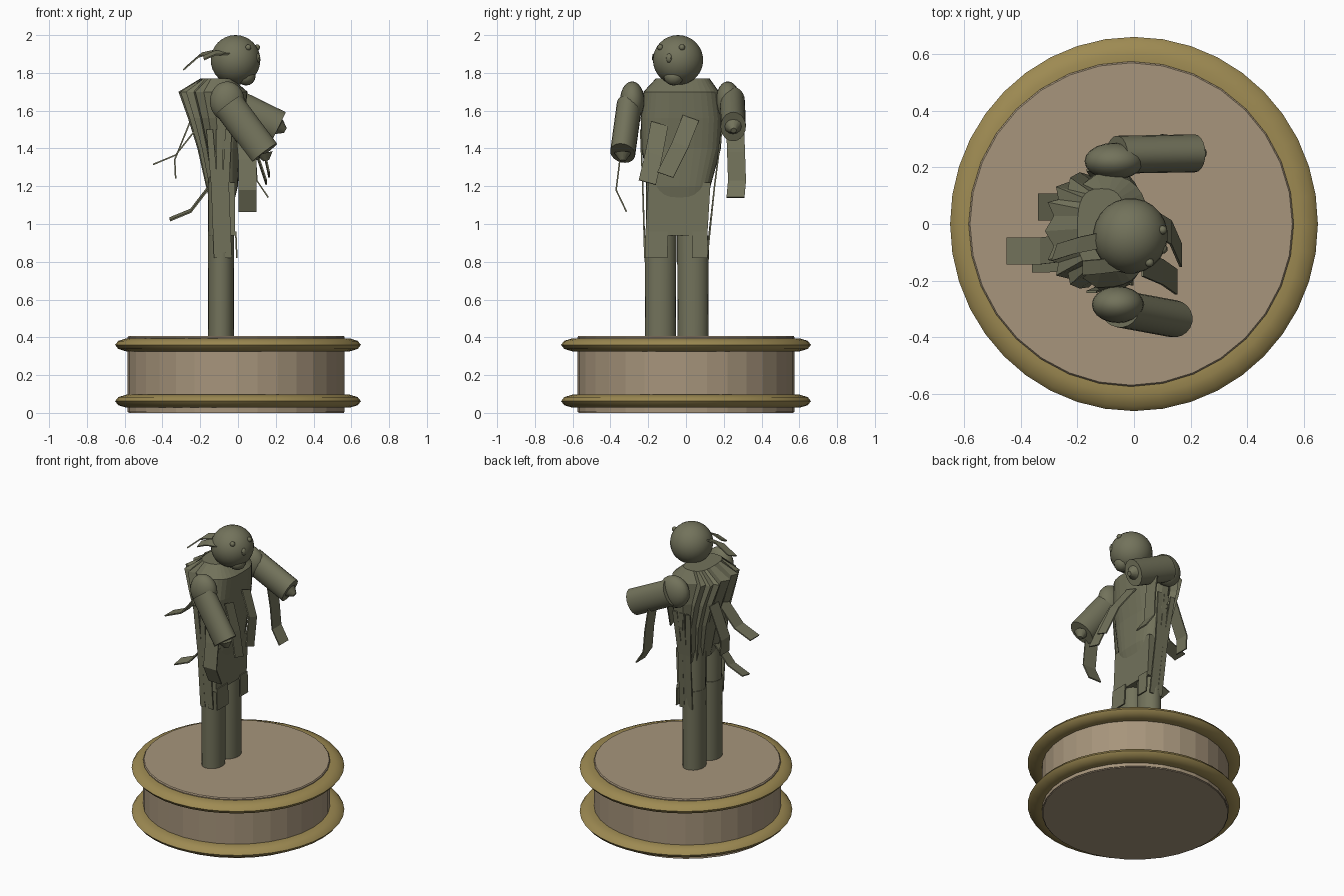
import bpy, bmesh, math
from mathutils import Vector, Matrix

if "Cube" in bpy.data.objects:
    bpy.data.objects.remove(bpy.data.objects["Cube"])


def material(name, rgb):
    m = bpy.data.materials.new(name)
    m.diffuse_color = (*rgb, 1)
    m.use_nodes = True
    m.node_tree.nodes["Principled BSDF"].inputs["Base Color"].default_value = m.diffuse_color
    return m


OLIVE = material("olive bronze", (0.17, 0.17, 0.105))
TAN = material("tan stone", (0.385, 0.30, 0.20))
GOLD = material("dull gold", (0.34, 0.255, 0.085))


def add(name, bm, mat, smooth=None):
    bmesh.ops.recalc_face_normals(bm, faces=bm.faces)
    me = bpy.data.meshes.new(name)
    bm.to_mesh(me)
    bm.free()
    me.materials.append(mat)
    ob = bpy.data.objects.new(name, me)
    bpy.context.collection.objects.link(ob)
    if smooth:
        bpy.context.view_layer.objects.active = ob
        ob.select_set(True)
        bpy.ops.object.shade_smooth_by_angle(angle=math.radians(smooth))
        ob.select_set(False)
    return ob


def loft(name, rings, mat, smooth=None):
    """Skin a stack of equal-length rings and cap both ends."""
    bm = bmesh.new()
    vs = [[bm.verts.new(p) for p in r] for r in rings]
    n = len(vs[0])
    for a, b in zip(vs, vs[1:]):
        for i in range(n):
            bm.faces.new((a[i], a[(i + 1) % n], b[(i + 1) % n], b[i]))
    bm.faces.new(vs[0])
    bm.faces.new(vs[-1])
    return add(name, bm, mat, smooth)


def tube(name, a, b, r1, r2, ry, mat=OLIVE, seg=20, smooth=35):
    """Elliptical cylinder or cone from a to b; ry scales the second section axis."""
    a, b = Vector(a), Vector(b)
    bm = bmesh.new()
    bmesh.ops.create_cone(bm, cap_ends=True, segments=seg, radius1=r1, radius2=r2, depth=(b - a).length)
    q = (b - a).to_track_quat('Z', 'Y').to_matrix().to_4x4()
    bmesh.ops.transform(bm, verts=bm.verts,
                        matrix=Matrix.Translation((a + b) / 2) @ q @ Matrix.Diagonal((1, ry, 1, 1)))
    return add(name, bm, mat, smooth)


def ball(name, c, r, yaw=0, u=20, v=12):
    bm = bmesh.new()
    bmesh.ops.create_uvsphere(bm, u_segments=u, v_segments=v, radius=1)
    bmesh.ops.transform(bm, verts=bm.verts, matrix=Matrix.Translation(c)
                        @ Matrix.Rotation(yaw, 4, 'Z') @ Matrix.Diagonal((*r, 1)))
    return add(name, bm, OLIVE, 40)


def strip(name, path, width):
    """Bent cloth strip along a centre path with a constant width vector."""
    w = Vector(width) / 2
    bm = bmesh.new()
    rows = [(bm.verts.new(Vector(p) - w), bm.verts.new(Vector(p) + w)) for p in path]
    for a, b in zip(rows, rows[1:]):
        bm.faces.new((a[0], a[1], b[1], b[0]))
    ob = add(name, bm, OLIVE)
    s = ob.modifiers.new("thickness", 'SOLIDIFY')
    s.thickness = 0.008
    s.offset = 0


# Round pedestal with two flattened rims
def circle(cx, r, z, n=32):
    return [(cx + r * math.cos(2 * math.pi * i / n), r * math.sin(2 * math.pi * i / n), z) for i in range(n)]


loft("pedestal", [circle(-0.01, r, z) for r, z in ((0.575, 0.005), (0.575, 0.40), (0.57, 0.407))], TAN)
loft("pedestal_foot", [circle(-0.01, 0.57, 0), circle(-0.01, 0.57, 0.02)], TAN)
for label, z in (("lower_rim", 0.062), ("upper_rim", 0.36)):
    bm = bmesh.new()
    n, m = 40, 10
    g = []
    for i in range(n):
        t = 2 * math.pi * i / n
        g.append([])
        for j in range(m):
            a = 2 * math.pi * j / m
            r = 0.57 + 0.085 * math.cos(a)
            g[i].append(bm.verts.new((r * math.cos(t) * 0.993, r * math.sin(t) * 1.01, z + 0.036 * math.sin(a))))
    for i in range(n):
        for j in range(m):
            k, l = (i + 1) % n, (j + 1) % m
            bm.faces.new((g[i][j], g[k][j], g[k][l], g[i][l]))
    add(label, bm, GOLD, 50)

# Legs: wider lower legs, slimmer upper legs
for side, y in (("right", -0.135), ("left", 0.037)):
    tube(side + "_lower_leg", (-0.09, y, 0.39), (-0.09, y, 0.94), 0.068, 0.07, 1.2)
    tube(side + "_upper_leg", (-0.09, y, 0.93), (-0.09, y, 1.25), 0.068, 0.07, 1.1)

# Torso: hunched and flaring upward, pleated on the back half
SECT = [(1.14, -0.155, -0.015, -0.19, 0.12), (1.2, -0.17, 0.0, -0.20, 0.13),
        (1.4, -0.215, 0.01, -0.235, 0.185), (1.56, -0.265, 0.035, -0.24, 0.195),
        (1.70, -0.315, 0.05, -0.225, 0.175), (1.77, -0.2, -0.03, -0.16, 0.125)]
rings = []
N = 32
for z, x0, x1, y0, y1 in SECT:
    ring = []
    for i in range(N):
        t = 2 * math.pi * i / N
        c, s = math.cos(t), math.sin(t)
        k = 0.84 if c < 0.1 and i % 2 and z < 1.72 else 1
        px = math.copysign(abs(c) ** 0.7, c) * k
        py = math.copysign(abs(s) ** 0.7, s) * k
        ring.append(((x0 + x1) / 2 + px * (x1 - x0) / 2, (y0 + y1) / 2 + py * (y1 - y0) / 2, z))
    rings.append(ring)
loft("hunched_tunic", rings, OLIVE)

# Skirt front and hanging side panels
loft("skirt_front", [[(-0.11, a, z), (-0.015, a, z), (-0.015, b, z), (-0.11, b, z)]
                     for z, a, b in ((0.94, -0.215, 0.113), (1.22, -0.2, 0.13))], OLIVE)
strip("skirt_flap_right", [(-0.012, -0.155, 0.96), (-0.006, -0.158, 0.82)], (0, 0.12, 0))
strip("skirt_flap_left", [(-0.012, 0.075, 0.96), (-0.006, 0.073, 0.82)], (0, 0.08, 0))
for side, ya, yb in (("right", -0.24, -0.218), ("left", 0.19, 0.112)):
    for i in range(3):
        x = -0.15 + 0.05 * i
        strip(f"{side}_side_fold_{i}", [(x, ya, 1.5), (x * 0.6 - 0.035, (ya + yb) / 2, 1.2),
                                       (-0.11 + 0.03 * i, yb, 0.82 + 0.03 * (i % 2))], (0.035, 0, 0))

# Arms: shoulder, sleeve and pointed hand
for side, sh, sr, a, b, r, tip in (
        ("right", (-0.057, -0.285, 1.65), (0.092, 0.065, 0.105),
         (-0.05, -0.30, 1.63), (0.14, -0.335, 1.375), 0.066, (0.15, -0.335, 1.335)),
        ("left", (-0.07, 0.222, 1.65), (0.105, 0.065, 0.105),
         (-0.06, 0.245, 1.65), (0.215, 0.25, 1.515), 0.067, (0.25, 0.252, 1.495))):
    ball(side + "_shoulder", sh, sr)
    tube(side + "_sleeve", a, b, r, r, 1.28)
    tube(side + "_hand", b, tip, 0.045, 0.015, 1.0, seg=12)

# Head turned slightly, with eyes, nose, brow and chin
YAW = math.radians(-22)
HEAD = Vector((-0.013, -0.042, 1.868))
ball("head", HEAD, (0.132, 0.134, 0.132), YAW, 24, 16)


def face(x, y, z):
    return HEAD + Matrix.Rotation(YAW, 3, 'Z') @ Vector((x, y, z))


for side, y in (("right", -0.062), ("left", 0.062)):
    ball(side + "_eye", face(0.098, y, 0.067), (0.016, 0.016, 0.016), 0, 10, 8)
ball("nose", face(0.125, 0, 0.01), (0.016, 0.018, 0.025), YAW, 8, 6)
ball("chin", face(0.06, 0, -0.085), (0.05, 0.055, 0.05), YAW, 12, 8)

# Headband tails
strip("headband_tail_long", [(-0.08, -0.05, 1.92), (-0.2, -0.075, 1.895), (-0.28, -0.1, 1.825)], (0.02, 0.06, 0.02))
strip("headband_tail_short", [(-0.04, -0.14, 1.91), (-0.12, -0.15, 1.905), (-0.18, -0.155, 1.88)], (0.0, 0.05, 0.02))

# Wind-blown cloth strips: back, sleeves and chest
wide = (0, 0.095, 0)
strip("back_strip_upper", [(-0.2, -0.08, 1.53), (-0.33, -0.095, 1.365), (-0.45, -0.095, 1.315)], wide)
strip("back_strip_lower", [(-0.15, -0.12, 1.2), (-0.25, -0.13, 1.07), (-0.36, -0.13, 1.025)], (0, 0.08, 0.015))
strip("back_strip_side", [(-0.25, 0.06, 1.55), (-0.335, 0.06, 1.34), (-0.33, 0.06, 1.24)], wide)
strip("right_sleeve_strip", [(0.04, -0.33, 1.46), (0.05, -0.35, 1.34), (0.05, -0.37, 1.18), (0.05, -0.315, 1.065)],
      (0.097, 0, 0))
strip("left_sleeve_strip", [(0.07, 0.26, 1.52), (0.09, 0.265, 1.38), (0.10, 0.27, 1.23), (0.16, 0.262, 1.14)], wide)
strip("chest_strip_centre", [(0.04, 0.025, 1.56), (0.13, -0.03, 1.42), (0.165, -0.11, 1.26)], (0, 0.085, -0.03))
strip("chest_strip_right", [(0.03, -0.14, 1.53), (0.10, -0.17, 1.37), (0.15, -0.205, 1.22)], (0, 0.09, -0.025))
